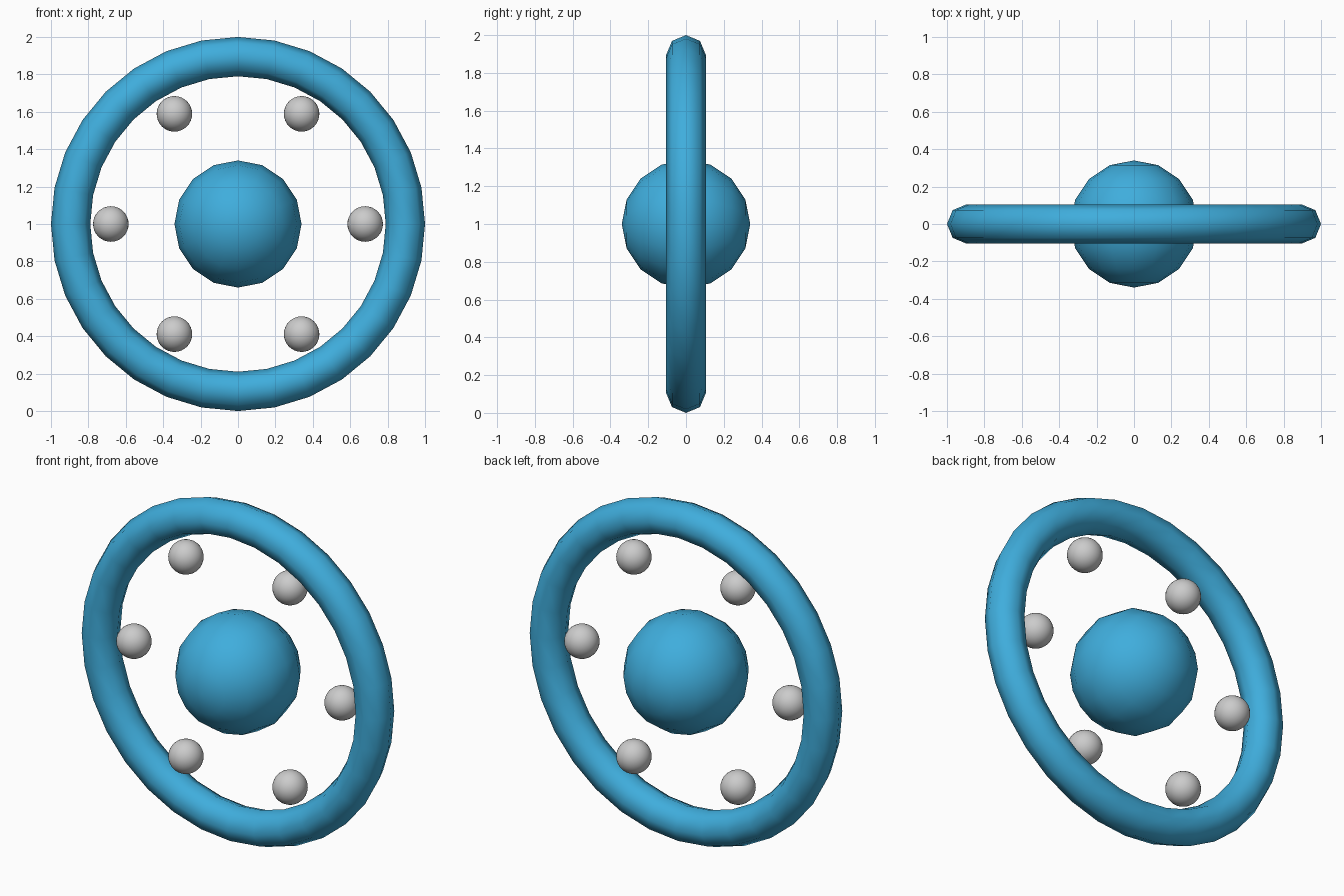
import bpy
from math import cos, sin, pi, radians

if "Cube" in bpy.data.objects:
    bpy.data.objects.remove(bpy.data.objects["Cube"])

CENTRE_Z = 1.0

blue = bpy.data.materials.new("blue")
blue.diffuse_color = (0.05, 0.42, 0.72, 1)
blue.use_nodes = True
blue.node_tree.nodes["Principled BSDF"].inputs["Base Color"].default_value = blue.diffuse_color


def finish(name, material=None):
    obj = bpy.context.object
    obj.name = name
    bpy.ops.object.shade_smooth()
    if material:
        obj.data.materials.append(material)
    return obj


# Upright outer ring
bpy.ops.mesh.primitive_torus_add(
    major_segments=32, minor_segments=8, major_radius=0.895, minor_radius=0.105,
    location=(0, 0, CENTRE_Z), rotation=(radians(90), 0, 0))
finish("outer_ring", blue)

# Large ball in the middle
bpy.ops.mesh.primitive_uv_sphere_add(
    segments=16, ring_count=8, radius=0.34, location=(0, 0, CENTRE_Z),
    rotation=(radians(90), 0, 0))
finish("centre_ball", blue)

# Six small balls around it
for i in range(6):
    a = i * pi / 3
    bpy.ops.mesh.primitive_uv_sphere_add(
        segments=32, ring_count=16, radius=0.095,
        location=(0.68 * cos(a), 0, CENTRE_Z + 0.68 * sin(a)))
    finish(f"small_ball_{i + 1}")
